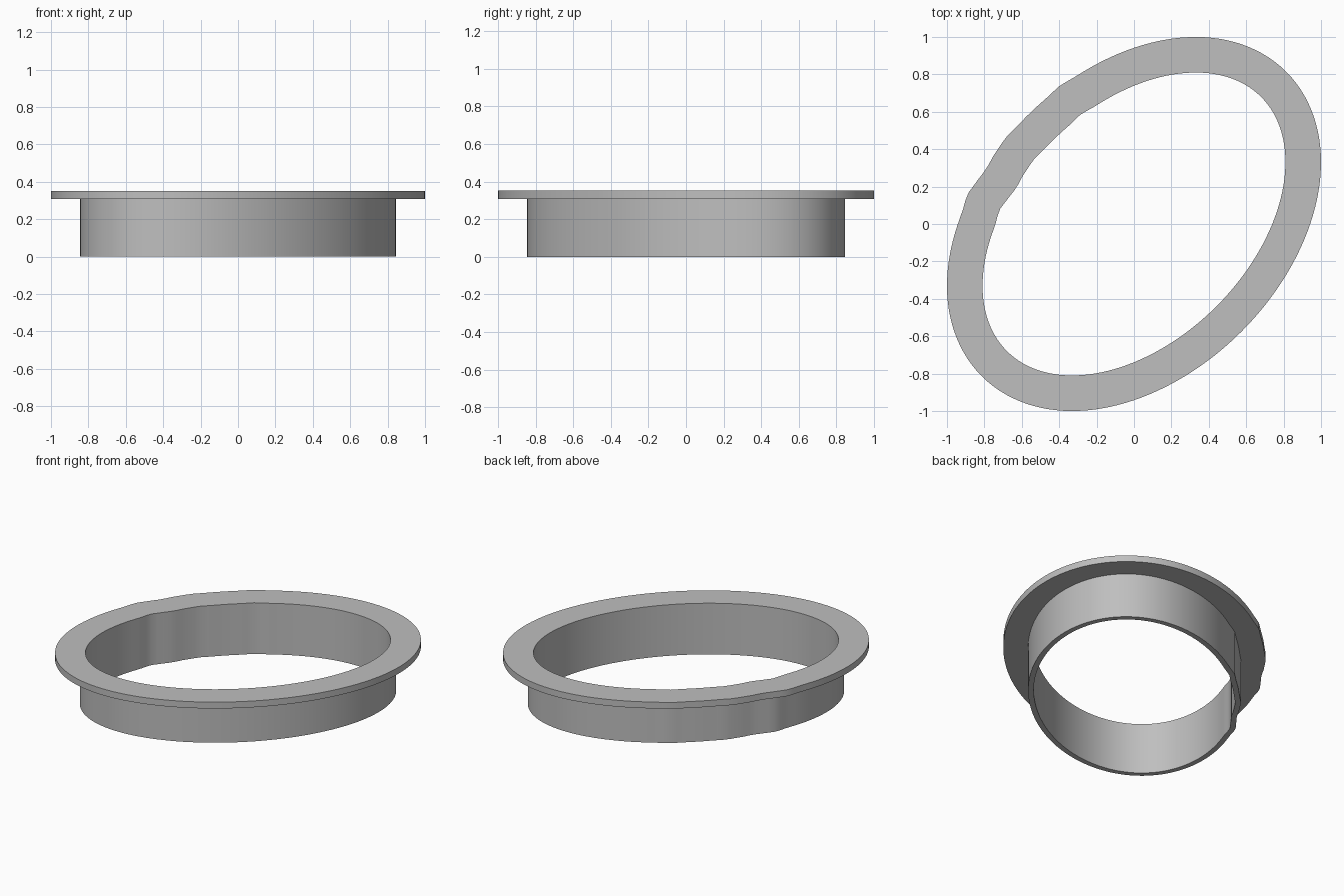
import bpy, bmesh, math
from mathutils import Vector, Matrix

cube = bpy.data.objects.get("Cube")
if cube:
    bpy.data.objects.remove(cube)

# Material
grey = bpy.data.materials.new("plain_grey")
grey.use_nodes = True
colour = (0.52, 0.52, 0.52, 1)
grey.diffuse_color = colour
grey.node_tree.nodes["Principled BSDF"].inputs["Base Color"].default_value = colour

LONG, SHORT, STEPS = 0.961, 0.623, 144
TURN = Matrix.Rotation(math.radians(45), 3, "Z")
# Slight dents and swellings on the back right side: (position along axis, height)
RIPPLES = ((-0.47, 0.012), (-0.32, -0.008), (-0.14, 0.006), (0.22, 0.008))


def outline_point(t, offset):
    """Point on the slanted oval, pushed outwards along its normal."""
    c, s = math.cos(t), math.sin(t)
    normal = Vector((SHORT * c, LONG * s, 0)).normalized()
    if s > 0:
        offset += sum(h * math.exp(-((c - at) / 0.05) ** 2) for at, h in RIPPLES)
    return TURN @ (Vector((LONG * c, SHORT * s, 0)) + normal * offset)


# Cross-section of collar and flange: (outward offset, height)
section = [(0, 0), (0.035, 0), (0.035, 0.308), (0.19, 0.308), (0.19, 0.352), (0, 0.352)]

# Sweep the section round the oval
bm = bmesh.new()
rings = []
for i in range(STEPS):
    t = math.tau * i / STEPS
    rings.append([bm.verts.new(outline_point(t, o) + Vector((0, 0, z))) for o, z in section])
for i, ring in enumerate(rings):
    following = rings[(i + 1) % STEPS]
    for j in range(len(section)):
        k = (j + 1) % len(section)
        bm.faces.new((ring[j], following[j], following[k], ring[k]))
bmesh.ops.recalc_face_normals(bm, faces=bm.faces)

mesh = bpy.data.meshes.new("flanged_collar")
bm.to_mesh(mesh)
bm.free()
mesh.materials.append(grey)
collar = bpy.data.objects.new("flanged_collar", mesh)
bpy.context.collection.objects.link(collar)

# Smooth walls with crisp rims
bpy.ops.object.select_all(action="DESELECT")
collar.select_set(True)
bpy.context.view_layer.objects.active = collar
bpy.ops.object.shade_smooth_by_angle(angle=math.radians(30))
